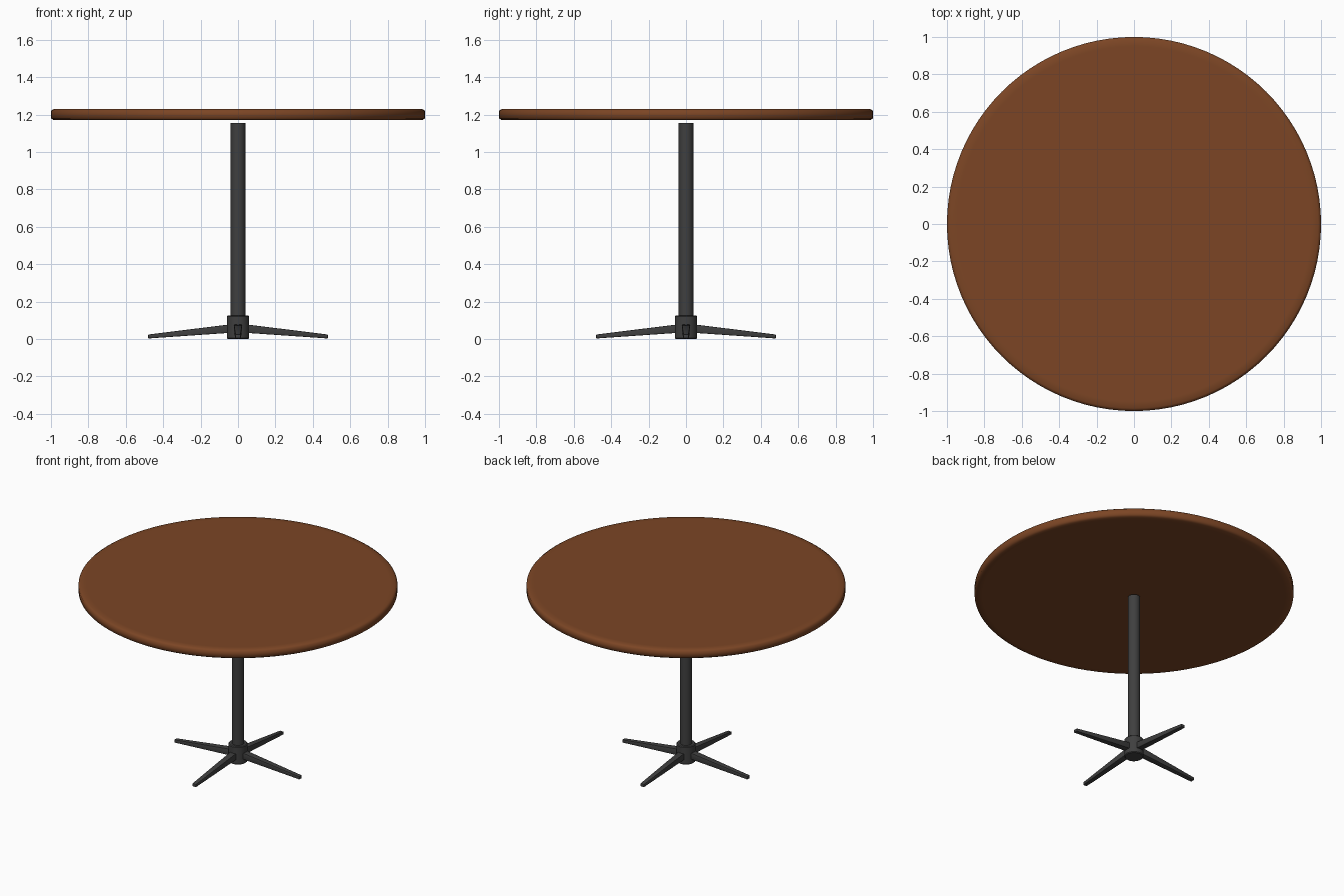
import bpy
import bmesh
import math
from mathutils import Matrix, Vector

cube = bpy.data.objects.get("Cube")
if cube:
    bpy.data.objects.remove(cube, do_unlink=True)


def make_material(name, colour, roughness):
    mat = bpy.data.materials.new(name)
    mat.use_nodes = True
    mat.diffuse_color = colour
    bsdf = mat.node_tree.nodes["Principled BSDF"]
    bsdf.inputs["Base Color"].default_value = colour
    bsdf.inputs["Roughness"].default_value = roughness
    return mat


brown_wood = make_material("brown wood", (0.2, 0.06, 0.018, 1), 0.5)
dark_metal = make_material("dark grey metal", (0.05, 0.05, 0.05, 1), 0.5)


def finish(name, bm, mat, sharp_angle):
    bmesh.ops.recalc_face_normals(bm, faces=bm.faces)
    mesh = bpy.data.meshes.new(name)
    bm.to_mesh(mesh)
    bm.free()
    mesh.materials.append(mat)
    obj = bpy.data.objects.new(name, mesh)
    bpy.context.collection.objects.link(obj)
    bpy.ops.object.select_all(action="DESELECT")
    obj.select_set(True)
    bpy.context.view_layer.objects.active = obj
    bpy.ops.object.shade_smooth_by_angle(angle=math.radians(sharp_angle))
    return obj


def lathe(name, profile, mat, sides, sharp_angle=35):
    """Turn a radius/height profile around z and cap both ends."""
    bm = bmesh.new()
    rings = []
    for radius, z in profile:
        ring = bmesh.ops.create_circle(bm, segments=sides, radius=radius)["verts"]
        for v in ring:
            v.co.z = z
        rings.append(ring)
    for low, high in zip(rings, rings[1:]):
        for i in range(sides):
            j = (i + 1) % sides
            bm.faces.new((low[i], low[j], high[j], high[i]))
    bm.faces.new(rings[0])
    bm.faces.new(rings[-1])
    return finish(name, bm, mat, sharp_angle)


# Round top with a softly eased rim
lathe("table_top", [(0.95, 1.17), (0.985, 1.17), (1.0, 1.18), (1.0, 1.22),
                    (0.985, 1.23), (0.95, 1.23)], brown_wood, 96, 60)

# Column and the hub it stands in
lathe("column", [(0.039, 0.1), (0.039, 1.155)], dark_metal, 32)
lathe("base_hub", [(0.055, 0), (0.06, 0.005), (0.06, 0.12), (0.055, 0.125)],
      dark_metal, 32)


# Four tapered feet sloping down from the hub
def foot(name, angle):
    bm = bmesh.new()
    bmesh.ops.create_cube(bm, size=1)
    for v in bm.verts:
        outer, side, upper = v.co.x > 0, math.copysign(1, v.co.y), v.co.z > 0
        if outer:
            v.co = Vector((0.48, side * 0.014, 0.024 if upper else 0.003))
        else:
            v.co = Vector((0.03, side * 0.023, 0.08 if upper else 0.034))
    bmesh.ops.bevel(bm, geom=bm.edges[:], offset=0.004, segments=2,
                    profile=0.5, affect="EDGES")
    bm.transform(Matrix.Rotation(angle, 4, "Z"))
    finish(name, bm, dark_metal, 35)


for i, side in enumerate(("left", "back", "right", "front")):
    foot(side + "_foot", i * math.pi / 2)
